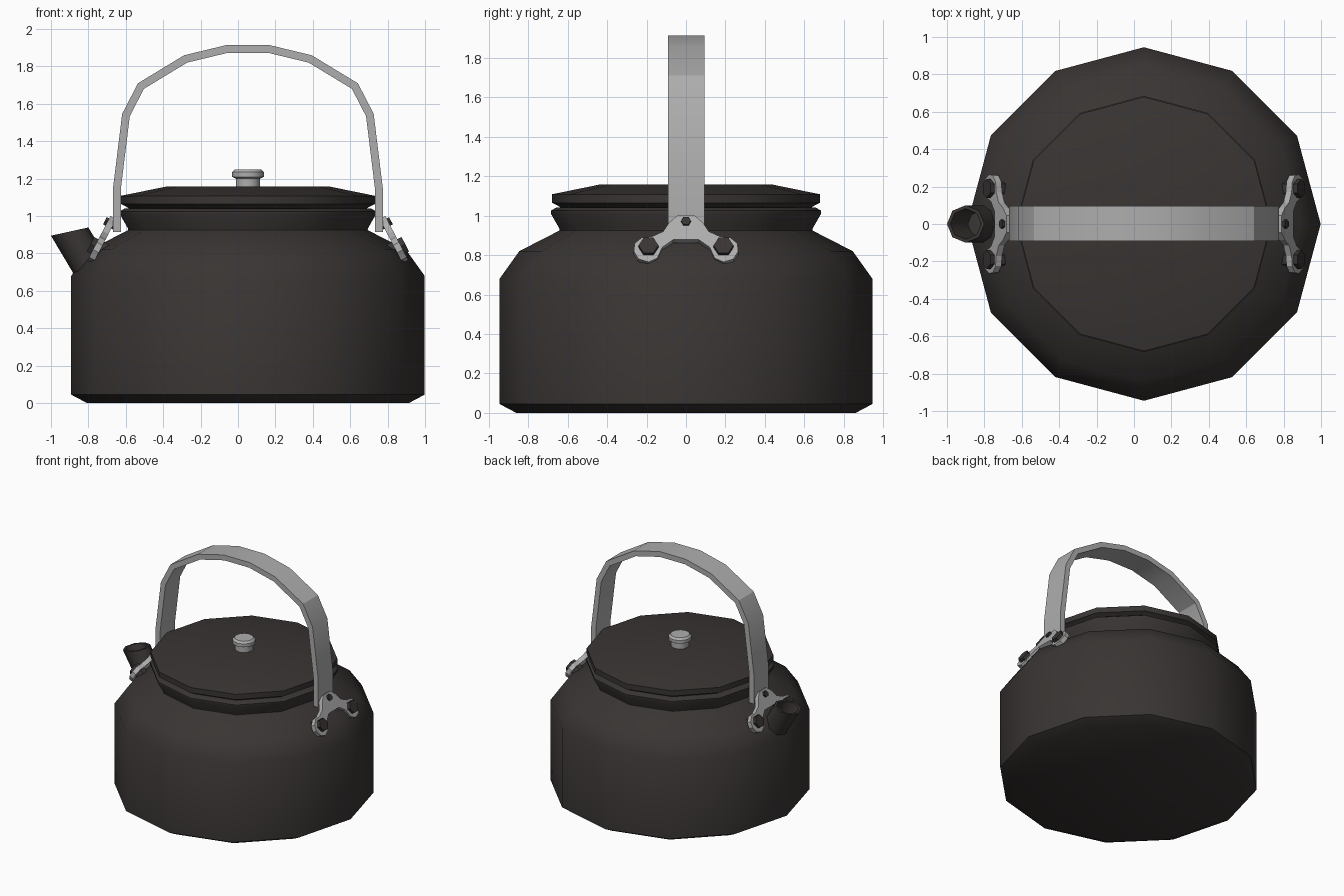
import bpy, bmesh, math
from mathutils import Vector

if "Cube" in bpy.data.objects:
    bpy.data.objects.remove(bpy.data.objects["Cube"])

CX = 0.053  # pot axis


def material(name, rgb):
    m = bpy.data.materials.new(name)
    m.diffuse_color = (*rgb, 1)
    m.use_nodes = True
    m.node_tree.nodes["Principled BSDF"].inputs["Base Color"].default_value = m.diffuse_color
    return m


DARK = material("dark_enamel", (0.04, 0.035, 0.033))
STEEL = material("steel", (0.42, 0.42, 0.42))


def finish(bm, name, mat, smooth=None):
    bmesh.ops.recalc_face_normals(bm, faces=bm.faces)
    me = bpy.data.meshes.new(name)
    bm.to_mesh(me)
    bm.free()
    ob = bpy.data.objects.new(name, me)
    bpy.context.collection.objects.link(ob)
    me.materials.append(mat)
    if smooth:
        bpy.ops.object.select_all(action='DESELECT')
        ob.select_set(True)
        bpy.context.view_layer.objects.active = ob
        bpy.ops.object.shade_smooth_by_angle(angle=math.radians(smooth))
    return ob


def loft(name, rings, mat, smooth=None):
    """Skin a list of equal-length point rings and cap both ends."""
    bm = bmesh.new()
    vs = [[bm.verts.new(p) for p in r] for r in rings]
    n = len(vs[0])
    for a, b in zip(vs, vs[1:]):
        for i in range(n):
            j = (i + 1) % n
            bm.faces.new((a[i], a[j], b[j], b[i]))
    bm.faces.new(vs[0])
    bm.faces.new(vs[-1])
    return finish(bm, name, mat, smooth)


def ring(c, r, n, u=(1, 0, 0), v=(0, 1, 0)):
    c, u, v = Vector(c), Vector(u), Vector(v)
    return [c + r * (u * math.cos(2 * math.pi * i / n) + v * math.sin(2 * math.pi * i / n))
            for i in range(n)]


def lathe(name, profile, mat, n=12):
    return loft(name, [ring((CX, 0, z), r, n) for r, z in profile], mat, 40)


# Pot body with neck, lid and knob
lathe("pot_body", [(.86, 0), (.945, .045), (.945, .68), (.845, .82), (.64, .925),
                   (.642, .935), (.685, 1.01), (.685, 1.025), (.66, 1.04)], DARK)
lathe("lid", [(.62, 1.03), (.65, 1.05), (.68, 1.065), (.68, 1.108), (.44, 1.157)], DARK)
lathe("lid_knob", [(.065, 1.15), (.065, 1.2), (.085, 1.21), (.085, 1.235), (.07, 1.25)], STEEL)

# Spout: sheared open tube
base, rim = Vector((-.765, 0, .69)), Vector((-.9, 0, .917))
U, V = (1, 0, .22), (0, 1, 0)
loft("spout", [ring(base, .1, 8, U, V), ring(rim, .1, 8, U, V), ring(rim, .082, 8, U, V),
               ring(rim.lerp(base, .6), .07, 8, U, V)], DARK, 50)

# Bail handle: flat strap following an arch
half = [(.7, .915), (.7, 1.15), (.652, 1.54), (.572, 1.695), (.333, 1.84), (.113, 1.893)]
path = half + [(-x, z) for x, z in reversed(half)]
rings = []
for i, p in enumerate(path):
    p = Vector(p)
    d1 = (p - Vector(path[i - 1])).normalized() if i else None
    d2 = (Vector(path[i + 1]) - p).normalized() if i < len(path) - 1 else None
    d1, d2 = d1 or d2, d2 or d1
    t = (d1 + d2).normalized()
    o = Vector((t.y, -t.x)) * .021 / t.dot(d1)
    a, b = p + o, p - o
    rings.append([(CX + q.x, y, q.y) for q, y in ((a, -.092), (a, .095), (b, .095), (b, -.092))])
loft("bail_handle", rings, STEEL, 30)

# Lug plates with bolts, one on each side of the shoulder
outline = [(.045, 1.0), (.085, .965), (.115, .92), (.17, .895), (.225, .888), (.26, .86),
           (.265, .82), (.24, .78), (.19, .765), (.145, .785), (.12, .84), (.065, .878)]
outline += [(-y, z) for y, z in reversed(outline)]
for side, s in (("right", 1), ("left", -1)):
    nrm = Vector((s * .887, 0, .461))
    slope = Vector((-s * .461, 0, .887))

    def on_plate(y, z):
        return Vector((CX + s * (.735 + (1 - z) * .52), y, z))

    face = [on_plate(y, z) for y, z in outline]
    loft(side + "_lug_plate", [[p - nrm * .035 for p in face], face], STEEL)
    for y, z, r, h, nm in ((.19, .838, .05, .025, "back_bolt"), (-.19, .838, .05, .025, "front_bolt"),
                           (0, .968, .025, .015, "pivot_rivet")):
        c = on_plate(y, z)
        # bolt shank reaches down into the shoulder
        loft(f"{side}_{nm}", [ring(c + nrm * k, r, 6, (0, 1, 0), slope)
                              for k in (-.07, h)], DARK)
